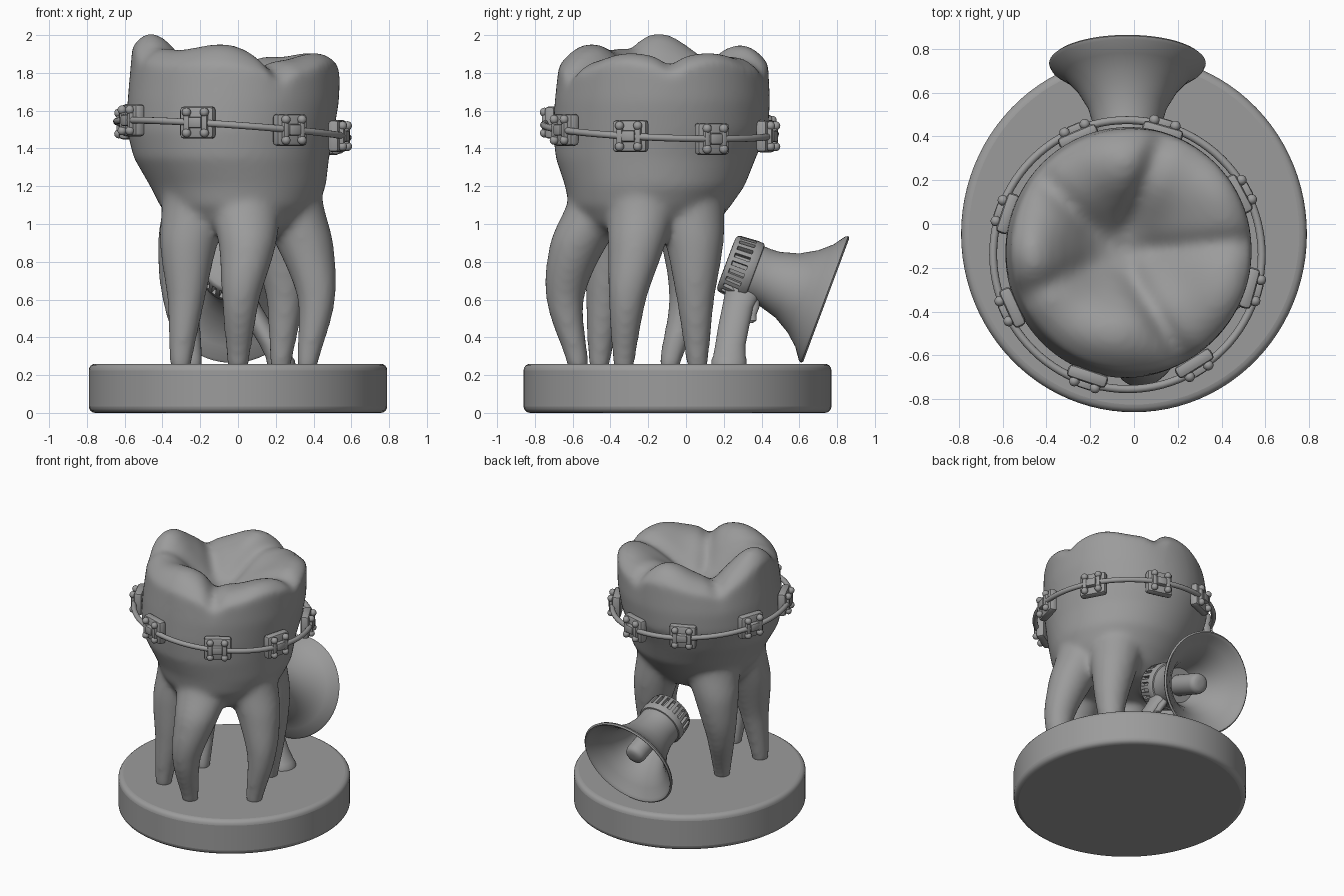
import bpy, bmesh, math
from mathutils import Matrix, Vector

cube = bpy.data.objects.get("Cube")
if cube:
    bpy.data.objects.remove(cube, do_unlink=True)

grey = bpy.data.materials.new("plain grey")
grey.use_nodes = True
grey.diffuse_color = (0.33, 0.33, 0.33, 1)
bsdf = grey.node_tree.nodes["Principled BSDF"]
bsdf.inputs["Base Color"].default_value = grey.diffuse_color
bsdf.inputs["Roughness"].default_value = 0.7


def loft(bm, rings, segs=32):
    """Closed skin through flat ellipses given as (x, y, z, rx, ry)."""
    loops = []
    for x, y, z, rx, ry in rings:
        angles = [2 * math.pi * i / segs for i in range(segs)]
        loops.append([bm.verts.new((x + rx * math.cos(a), y + ry * math.sin(a), z)) for a in angles])
    faces = [bm.faces.new(loops[0][::-1]), bm.faces.new(loops[-1])]
    for low, high in zip(loops, loops[1:]):
        for i in range(segs):
            j = (i + 1) % segs
            faces.append(bm.faces.new((low[i], low[j], high[j], high[i])))
    return faces


def box(bm, centre, size, bevel):
    mat = Matrix.Translation(centre) @ Matrix.Diagonal((*size, 1))
    verts = bmesh.ops.create_cube(bm, size=1, matrix=mat)["verts"]
    edges = list({e for v in verts for e in v.link_edges})
    bmesh.ops.bevel(bm, geom=edges, offset=bevel, segments=2, profile=0.5, affect='EDGES')


def ball(bm, centre, radius):
    bmesh.ops.create_uvsphere(bm, u_segments=16, v_segments=10, radius=radius,
                              matrix=Matrix.Translation(centre))


def smooth(obj, angle=40):
    bpy.ops.object.select_all(action='DESELECT')
    obj.select_set(True)
    bpy.context.view_layer.objects.active = obj
    bpy.ops.object.shade_smooth_by_angle(angle=math.radians(angle))


def finish(bm, name, matrix=Matrix()):
    bmesh.ops.recalc_face_normals(bm, faces=bm.faces)
    mesh = bpy.data.meshes.new(name)
    bm.to_mesh(mesh)
    bm.free()
    mesh.materials.append(grey)
    obj = bpy.data.objects.new(name, mesh)
    bpy.context.collection.objects.link(obj)
    obj.matrix_world = matrix
    smooth(obj)
    return obj


# Round base slab
bm = bmesh.new()
loft(bm, [(0, -0.045, 0, 0.79, 0.815), (0, -0.045, 0.26, 0.79, 0.815)], 96)
base = finish(bm, "base")
bevel = base.modifiers.new("rounded rim", 'BEVEL')
bevel.width, bevel.segments, bevel.limit_method = 0.035, 4, 'ANGLE'

# Chewing surface: cusps (x, y, height) and grooves (degrees, depth) around a pit
cusps = [(-0.46, -0.13, 0.2), (-0.33, -0.42, 0.06), (-0.06, -0.47, 0.14),
         (0.43, -0.31, 0.09), (0.41, 0.14, 0.09), (-0.05, 0.26, 0.14)]
grooves = [(-58, 0.06), (5, 0.04), (68, 0.05), (135, 0.04), (205, 0.03)]


def chewing_height(x, y):
    px, py = x + 0.08, y + 0.13
    dist = math.hypot(px, py)
    z = 1.66 + 0.16 * (1 - math.exp(-(dist / 0.25) ** 2))
    for cx, cy, h in cusps:
        z += h * math.exp(-((x - cx) ** 2 + (y - cy) ** 2) / 0.05)
    for angle, depth in grooves:
        ux, uy = math.cos(math.radians(angle)), math.sin(math.radians(angle))
        if px * ux + py * uy > 0:
            z -= depth * min(1, dist / 0.15) * math.exp(-((px * uy - py * ux) / 0.05) ** 2)
    # round the outer rim over
    edge = math.hypot((x + 0.01) / 0.55, (y + 0.12) / 0.555)
    return z - 0.045 * max(0, (edge - 0.8) / 0.2) ** 2


# Crown wall, then rings closing over the top
bm = bmesh.new()
wall = [(0, -0.2, 0.93, 0.27, 0.27), (0.01, -0.2, 1.0, 0.35, 0.36), (0.005, -0.19, 1.1, 0.42, 0.43),
        (0, -0.165, 1.2, 0.465, 0.475), (-0.035, -0.16, 1.35, 0.517, 0.53),
        (-0.04, -0.135, 1.5, 0.55, 0.57), (-0.025, -0.125, 1.65, 0.56, 0.57)]
top = [(-0.01, -0.12, 3, 0.55 * s, 0.555 * s)
       for s in (1, 0.95, 0.88, 0.8, 0.7, 0.6, 0.5, 0.4, 0.3, 0.2, 0.05)]
loft(bm, wall + top, 96)
for v in bm.verts:
    if v.co.z > 2.5:
        v.co.z = chewing_height(v.co.x, v.co.y)

# Five tapering roots: foot, bulging middle, shoulder and top, each (x, y)
roots = [
    ((0, -0.57), (0.015, -0.64), (0.05, -0.565), (0.03, -0.41)),
    ((-0.305, -0.46), (-0.275, -0.43), (-0.26, -0.38), (-0.2, -0.315)),
    ((0.365, -0.33), (0.415, -0.31), (0.35, -0.26), (0.24, -0.225)),
    ((0.225, 0.06), (0.25, 0.05), (0.22, 0.045), (0.155, 0.005)),
    ((-0.24, -0.09), (-0.3, 0.01), (-0.27, 0.02), (-0.19, -0.03)),
]
levels = [(0.23, 0.054), (0.6, 0.1), (0.9, 0.155), (1.17, 0.205)]
for path in roots:
    rings = []
    for k in range(3):
        (z0, r0), (z1, r1) = levels[k], levels[k + 1]
        p = [Vector(path[max(0, min(3, k + d))]) for d in (-1, 0, 1, 2)]
        for step in range(6):
            t = step / 6
            # smooth interpolation through the four stations
            c = p[1] + 0.5 * t * (p[2] - p[0] + t * (2 * p[0] - 5 * p[1] + 4 * p[2] - p[3]
                                  + t * (3 * (p[1] - p[2]) + p[3] - p[0])))
            r = r0 + (r1 - r0) * t
            rings.append((c.x, c.y, z0 + (z1 - z0) * t, r, r))
    rings.append((*path[3], levels[3][0], levels[3][1], levels[3][1]))
    loft(bm, rings, 24)
tooth = finish(bm, "tooth")
remesh = tooth.modifiers.new("fuse", 'REMESH')
remesh.mode, remesh.voxel_size, remesh.use_smooth_shade = 'VOXEL', 0.018, True
relax = tooth.modifiers.new("soften", 'SMOOTH')
relax.factor, relax.iterations = 0.5, 16

# Brace wire, slightly tilted around the crown
hoop = Vector((-0.03, -0.14, 1.5))
bpy.ops.mesh.primitive_torus_add(major_segments=96, minor_segments=12,
                                 major_radius=0.615, minor_radius=0.018,
                                 location=hoop, rotation=(-0.04, 0.07, 0))
wire = bpy.context.object
wire.name = "brace_wire"
wire.data.materials.append(grey)
smooth(wire)

# Bracket: pad, two wings with ball ends, and a clamp over the wire
bm = bmesh.new()
box(bm, (0, -0.033, 0), (0.19, 0.06, 0.17), 0.02)
box(bm, (0, 0.002, 0), (0.075, 0.05, 0.06), 0.012)
for x in (-0.05, 0.05):
    box(bm, (x, -0.003, 0), (0.034, 0.045, 0.11), 0.01)
    for z in (-0.055, 0.055):
        ball(bm, (x, 0.008, z), 0.024)
bracket = finish(bm, "bracket_1")
spots = [(-0.28, 0.45), (0.14, 0.45), (0.51, 0.15), (0.56, -0.3),
         (0.3, -0.67), (-0.22, -0.71), (-0.56, -0.38), (-0.62, 0.06)]
for n, (x, y) in enumerate(spots):
    if n:
        bracket = bracket.copy()
        bracket.name = f"bracket_{n + 1}"
        bpy.context.collection.objects.link(bracket)
    a = math.atan2(y - hoop.y, x - hoop.x)
    dx, dy = 0.61 * math.cos(a), 0.618 * math.sin(a)
    spot = hoop + Vector((dx, dy, -0.07 * dx - 0.04 * dy))
    bracket.matrix_world = Matrix.Translation(spot) @ Matrix.Rotation(a - math.pi / 2, 4, 'Z')

# Megaphone: its local z runs from the bell mouth to the back
aim = Matrix(((1, 0, 0, -0.03), (0, 0.35, -0.937, 0.735), (0, 0.937, 0.35, 0.6), (0, 0, 0, 1)))


def turned(name, profile, segs=64, slots=None):
    bm = bmesh.new()
    faces = loft(bm, [(0, 0, z, r, r) for z, r in profile], segs)
    if slots is not None:
        bmesh.ops.recalc_face_normals(bm, faces=bm.faces)
        start = 2 + slots * segs
        bmesh.ops.inset_individual(bm, faces=faces[start:start + segs:2], thickness=0.003, depth=-0.025)
    return finish(bm, name, aim)


turned("megaphone_bell", [
    (0.31, 0.12), (0.2, 0.162), (0.11, 0.216), (0.05, 0.273), (0.008, 0.328),
    (-0.004, 0.338), (-0.008, 0.348), (0.001, 0.358), (0.016, 0.35), (0.059, 0.289),
    (0.124, 0.232), (0.212, 0.181), (0.31, 0.153), (0.36, 0.15), (0.42, 0.152)])
turned("megaphone_drum", [
    (0.395, 0.14), (0.4, 0.16), (0.41, 0.166), (0.445, 0.167), (0.53, 0.16),
    (0.548, 0.153), (0.556, 0.142), (0.558, 0.1)], 44, 3)
turned("megaphone_core", [
    (0.33, 0.073), (0.1, 0.073), (0.075, 0.066), (0.062, 0.048), (0.058, 0.02)], 32)

# Pistol grip leaning sideways down to the base, with a trigger
bm = bmesh.new()
loft(bm, [(0.0, 0.295, 0.69, 0.07, 0.09), (0.02, 0.3, 0.63, 0.07, 0.095),
          (0.06, 0.275, 0.56, 0.064, 0.083), (0.12, 0.253, 0.46, 0.064, 0.082),
          (0.18, 0.235, 0.36, 0.065, 0.08), (0.215, 0.23, 0.3, 0.07, 0.086),
          (0.225, 0.228, 0.28, 0.075, 0.093), (0.23, 0.228, 0.255, 0.075, 0.093)])
finish(bm, "megaphone_grip")
bm = bmesh.new()
loft(bm, [(0.03, 0.355, 0.6, 0.028, 0.036), (0.05, 0.355, 0.56, 0.028, 0.034),
          (0.07, 0.345, 0.52, 0.026, 0.028), (0.09, 0.348, 0.49, 0.024, 0.026),
          (0.095, 0.34, 0.475, 0.012, 0.012)], 16)
finish(bm, "megaphone_trigger")
